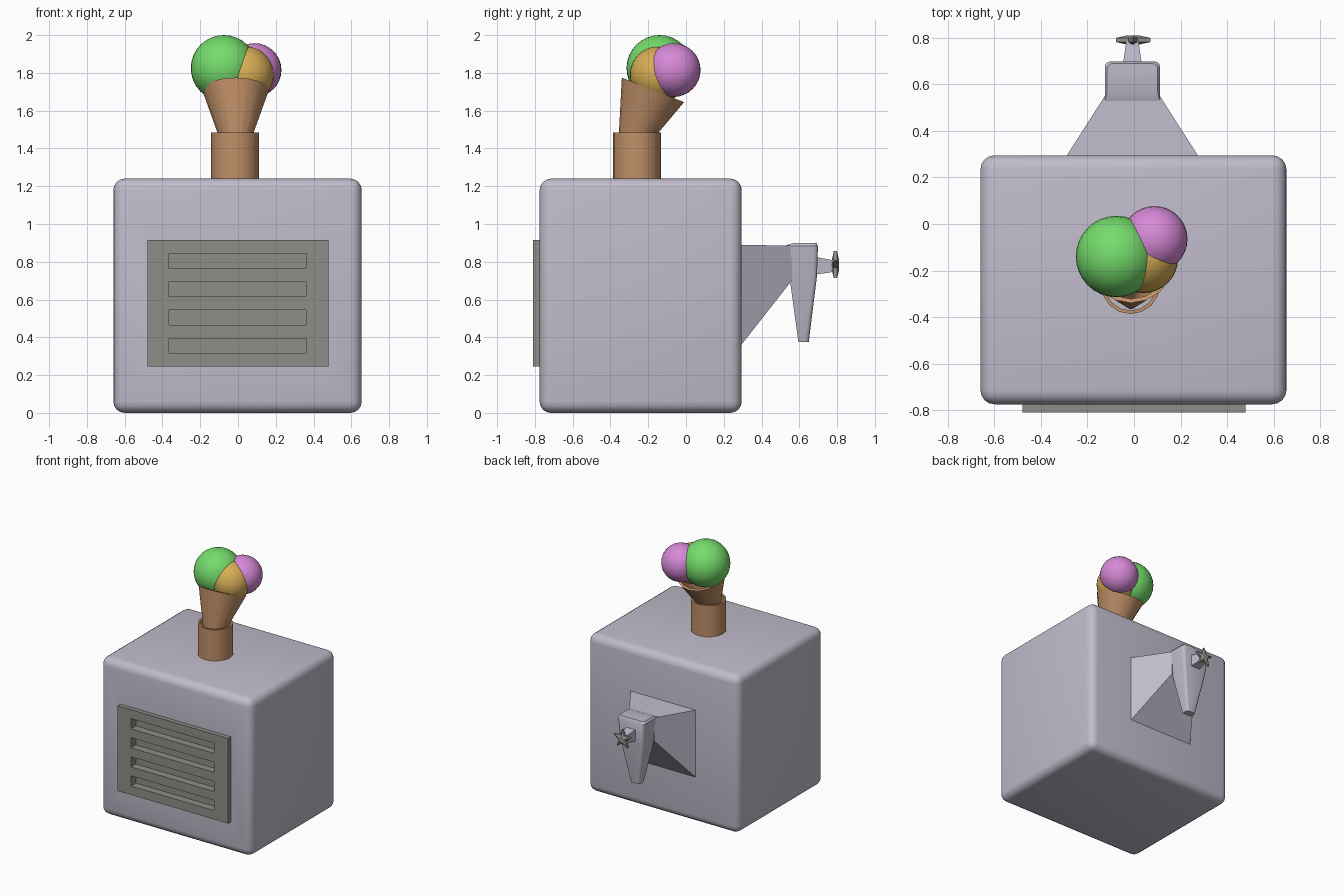
import bpy, bmesh, math
from mathutils import Matrix, Vector

if "Cube" in bpy.data.objects:
    bpy.data.objects.remove(bpy.data.objects["Cube"])


def material(name, r, g, b):
    m = bpy.data.materials.new(name)
    m.use_nodes = True
    m.diffuse_color = (r, g, b, 1)
    m.node_tree.nodes["Principled BSDF"].inputs["Base Color"].default_value = (r, g, b, 1)
    return m


shell = material("lilac grey", 0.53, 0.50, 0.60)
metal = material("dark grey", 0.27, 0.27, 0.25)
wafer = material("wafer brown", 0.53, 0.28, 0.14)
mint = material("green", 0.18, 0.72, 0.15)
berry = material("pink", 0.68, 0.25, 0.68)
custard = material("yellow", 0.68, 0.42, 0.09)


def activate(ob):
    bpy.ops.object.select_all(action="DESELECT")
    ob.select_set(True)
    bpy.context.view_layer.objects.active = ob


def finish(bm, name, mat, angle=None):
    bmesh.ops.recalc_face_normals(bm, faces=bm.faces)
    me = bpy.data.meshes.new(name)
    bm.to_mesh(me)
    bm.free()
    me.materials.append(mat)
    ob = bpy.data.objects.new(name, me)
    bpy.context.collection.objects.link(ob)
    if angle:
        smooth(ob, angle)
    return ob


def smooth(ob, angle):
    activate(ob)
    bpy.ops.object.shade_smooth_by_angle(angle=math.radians(angle))


def add_box(bm, lo, hi):
    lo, hi = Vector(lo), Vector(hi)
    mid = Matrix.Translation((lo + hi) / 2)
    bmesh.ops.create_cube(bm, size=1, matrix=mid @ Matrix.Diagonal((*(hi - lo), 1)))


def loft(bm, rings):
    """Skin a list of point rings and cap both ends."""
    rows = [[bm.verts.new(p) for p in ring] for ring in rings]
    n = len(rows[0])
    for a, b in zip(rows, rows[1:]):
        for i in range(n):
            j = (i + 1) % n
            bm.faces.new((a[i], a[j], b[j], b[i]))
    bm.faces.new(rows[0])
    bm.faces.new(rows[-1])


def lathe(name, profile, matrix, mat, sides=16):
    """Revolve a closed radius/height profile around z."""
    bm = bmesh.new()
    rows = [[bm.verts.new((r * math.sin(math.tau * k / sides), r * math.cos(math.tau * k / sides), z))
             for r, z in profile] for k in range(sides)]
    n = len(profile)
    for k in range(sides):
        a, b = rows[k], rows[(k + 1) % sides]
        for i in range(n):
            j = (i + 1) % n
            bm.faces.new((a[i], a[j], b[j], b[i]))
    bm.transform(matrix)
    return finish(bm, name, mat, 32)


def cut(ob, boxes):
    """Subtract boxes from an object."""
    bm = bmesh.new()
    for lo, hi in boxes:
        add_box(bm, lo, hi)
    cutter = finish(bm, "cutter", metal)
    cutter.hide_render = True
    mod = ob.modifiers.new("cut", "BOOLEAN")
    mod.operation, mod.solver, mod.object = "DIFFERENCE", "EXACT", cutter
    activate(ob)
    bpy.ops.object.modifier_apply(modifier=mod.name)
    bpy.data.objects.remove(cutter)


# Rounded machine body with a pocket behind the vent
bm = bmesh.new()
add_box(bm, (-0.66, -0.775, 0), (0.655, 0.295, 1.24))
bmesh.ops.bevel(bm, geom=bm.edges[:], offset=0.06, segments=4, profile=0.5, affect="EDGES")
body = finish(bm, "machine_body", shell)
cut(body, [((-0.45, -0.85, 0.28), (0.45, -0.72, 0.88))])
smooth(body, 30)

# Vent panel with four recessed slots
bm = bmesh.new()
add_box(bm, (-0.48, -0.81, 0.245), (0.48, -0.73, 0.915))
vent = finish(bm, "vent_panel", metal)
cut(vent, [((-0.365, -0.9, z), (0.36, -0.75, z + 0.08)) for z in (0.315, 0.465, 0.615, 0.765)])

# Hollow cone holder
lathe("cone_holder", [(0.127, 1.23), (0.127, 1.485), (0.112, 1.485), (0.112, 1.23)],
      Matrix.Translation((-0.015, -0.26, 0)), wafer)

# Tilted hollow wafer cone, measured down from its rim
lathe("wafer_cone", [(0.177, 0), (0.02, -0.47), (0.008, -0.46), (0.158, 0)],
      Matrix.Translation((-0.013, -0.175, 1.71)) @ Matrix.Rotation(math.radians(-21.5), 4, "X"), wafer)

# Scoops
for name, mat, radius, centre in (
        ("green_scoop", mint, 0.175, (-0.075, -0.14, 1.825)),
        ("pink_scoop", berry, 0.142, (0.088, -0.065, 1.815)),
        ("yellow_scoop", custard, 0.15, (0.04, -0.147, 1.79))):
    bm = bmesh.new()
    bmesh.ops.create_uvsphere(bm, u_segments=32, v_segments=16, radius=radius,
                              matrix=Matrix.Translation(centre))
    finish(bm, name, mat, 30)

CX = -0.007  # dispenser centre line


def upright(y, half, z0, z1):
    return [(CX - half, y, z0), (CX + half, y, z0), (CX + half, y, z1), (CX - half, y, z1)]


def level(z, half, y0, y1):
    return [(CX - half, y0, z), (CX + half, y0, z), (CX + half, y1, z), (CX - half, y1, z)]


# Tapered neck from the back wall to the spout
bm = bmesh.new()
loft(bm, [upright(0.285, 0.288, 0.35, 0.89), upright(0.56, 0.112, 0.7, 0.885)])
finish(bm, "dispenser_neck", shell)

# Spout with softened outer corners
bm = bmesh.new()
loft(bm, [level(0.375, 0.04, 0.595, 0.65), level(0.72, 0.105, 0.548, 0.693),
          level(0.885, 0.118, 0.526, 0.698), level(0.9, 0.108, 0.57, 0.69)])
outer = [e for e in bm.edges if all(v.co.y > 0.64 for v in e.verts)
         and abs(e.verts[0].co.z - e.verts[1].co.z) > 0.001]
bmesh.ops.bevel(bm, geom=outer, offset=0.02, segments=3, profile=0.5, affect="EDGES")
finish(bm, "dispenser_spout", shell, 30)

# Knob stem
bm = bmesh.new()
loft(bm, [upright(0.67, 0.043, 0.73, 0.828), upright(0.785, 0.026, 0.747, 0.807)])
finish(bm, "knob_stem", shell)


# Five-pointed knob, thicker at the hub
def star(y, tip, notch):
    return [(CX + 0.003 + r * math.sin(k * math.pi / 5), y, 0.778 + r * math.cos(k * math.pi / 5))
            for k in range(10) for r in [notch if k % 2 else tip]]


bm = bmesh.new()
loft(bm, [star(0.772, 0.03, 0.02), star(0.782, 0.078, 0.034),
          star(0.8, 0.078, 0.034), star(0.81, 0.03, 0.02)])
finish(bm, "star_knob", metal)
